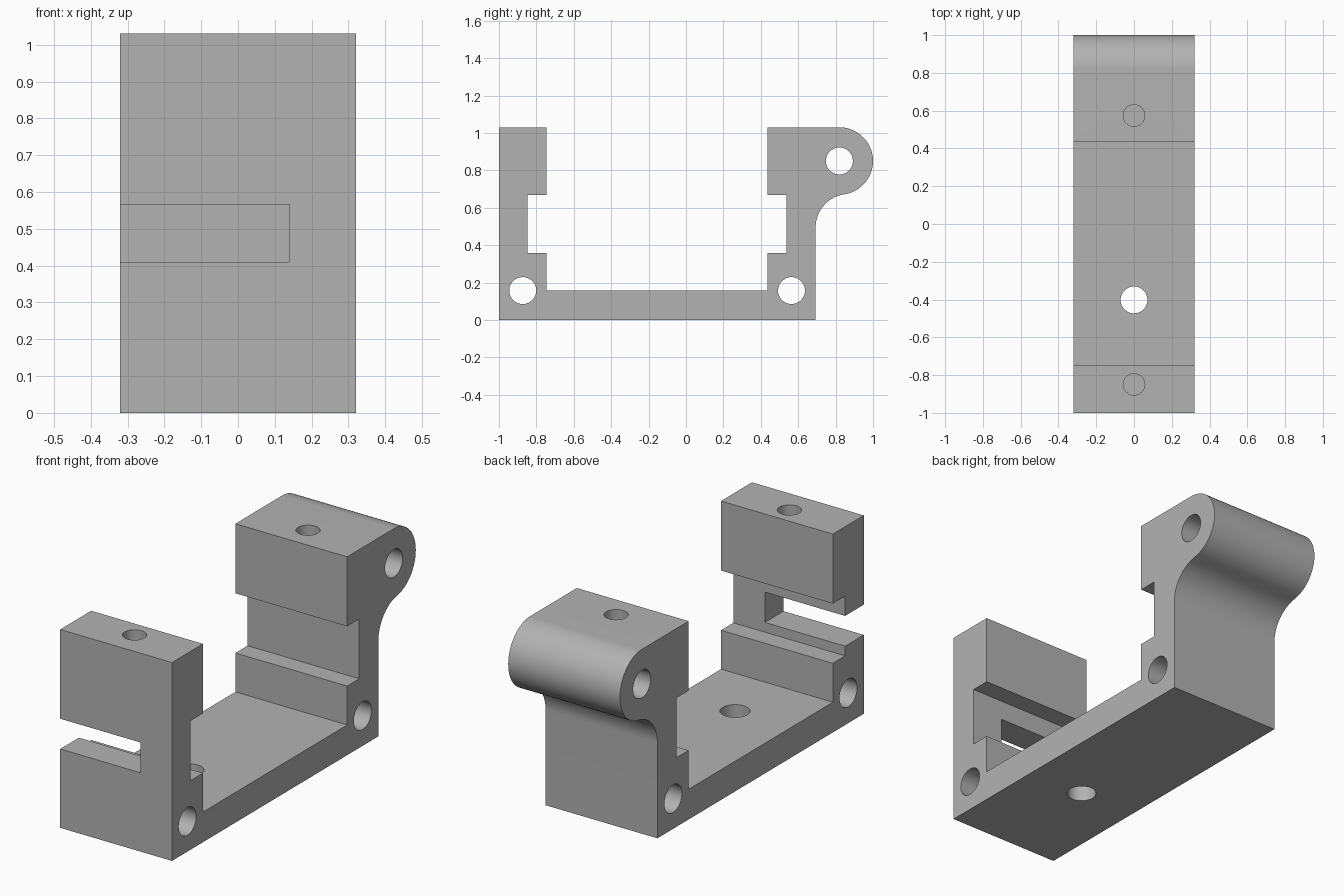
import bpy
import bmesh
from math import sin, cos, pi, atan2, sqrt
from mathutils import Matrix

cube = bpy.data.objects.get("Cube")
if cube:
    bpy.data.objects.remove(cube, do_unlink=True)

HALF = 0.321          # half width along x
TOP = 1.03            # full height

grey = bpy.data.materials.new("plain grey")
grey.use_nodes = True
colour = (0.45, 0.45, 0.45, 1)
grey.diffuse_color = colour
grey.node_tree.nodes["Principled BSDF"].inputs["Base Color"].default_value = colour


def arc(cy, cz, r, start, end, steps):
    return [(cy + r * cos(start + (end - start) * i / steps),
             cz + r * sin(start + (end - start) * i / steps)) for i in range(steps + 1)]


def make_object(name, bm):
    bmesh.ops.recalc_face_normals(bm, faces=bm.faces)
    mesh = bpy.data.meshes.new(name)
    bm.to_mesh(mesh)
    bm.free()
    mesh.materials.append(grey)
    obj = bpy.data.objects.new(name, mesh)
    bpy.context.collection.objects.link(obj)
    return obj


def cut(target, name, bm):
    cutter = make_object(name, bm)
    cutter.hide_render = True
    mod = target.modifiers.new(name, "BOOLEAN")
    mod.operation = "DIFFERENCE"
    mod.solver = "EXACT"
    mod.object = cutter
    bpy.context.view_layer.objects.active = target
    bpy.ops.object.modifier_apply(modifier=mod.name)
    bpy.data.objects.remove(cutter, do_unlink=True)


def drill(target, name, centre, radius, depth, axis="Z"):
    bm = bmesh.new()
    turn = Matrix.Rotation(pi / 2, 4, "Y") if axis == "X" else Matrix()
    bmesh.ops.create_cone(bm, cap_ends=True, segments=48, radius1=radius, radius2=radius,
                          depth=depth, matrix=Matrix.Translation(centre) @ turn)
    cut(target, name, bm)


# Side profile: rounded lug blending into the rear post through a fillet
lug_y, lug_z, lug_r = 0.82, 0.85, 0.18
back, fillet_r = 0.693, 0.18
fillet_y = back + fillet_r
fillet_z = lug_z - sqrt((lug_r + fillet_r) ** 2 - (fillet_y - lug_y) ** 2)
join = atan2(lug_z - fillet_z, lug_y - fillet_y)

profile = [(-1, 0), (back, 0)]
profile += arc(fillet_y, fillet_z, fillet_r, pi, join, 20)
profile += arc(lug_y, lug_z, lug_r, join - pi, pi / 2, 40)[1:]
# Inner outline of the rear post, floor and front post
profile += [(0.437, TOP), (0.437, 0.669), (0.536, 0.669), (0.536, 0.359), (0.437, 0.359),
            (0.437, 0.157), (-0.746, 0.157), (-0.746, 0.359), (-0.847, 0.359),
            (-0.847, 0.669), (-0.746, 0.669), (-0.746, TOP), (-1, TOP)]

bm = bmesh.new()
face = bm.faces.new([bm.verts.new((-HALF, y, z)) for y, z in profile])
swept = bmesh.ops.extrude_face_region(bm, geom=[face])["geom"]
bmesh.ops.translate(bm, vec=(2 * HALF, 0, 0),
                    verts=[g for g in swept if isinstance(g, bmesh.types.BMVert)])
bracket = make_object("bracket", bm)

# Slot through the front post, open on one side
bm = bmesh.new()
bmesh.ops.create_cube(bm, size=1, matrix=Matrix.Translation((-0.18, -0.95, 0.488))
                      @ Matrix.Diagonal((0.64, 0.4, 0.157, 1)))
cut(bracket, "slot_cutter", bm)

# Cross holes through the width
for y, z in ((-0.873, 0.157), (0.564, 0.157), (lug_y, lug_z)):
    drill(bracket, "cross_hole_cutter", (0, y, z), 0.072, 1, "X")

# Floor hole and blind holes in the post tops
drill(bracket, "floor_hole_cutter", (0, -0.402, 0.1), 0.071, 0.4)
for y in (-0.849, 0.574):
    drill(bracket, "top_hole_cutter", (0, y, TOP), 0.057, 0.5)

bpy.ops.object.select_all(action="DESELECT")
bracket.select_set(True)
bpy.context.view_layer.objects.active = bracket
bpy.ops.object.shade_smooth_by_angle(angle=pi / 6)
